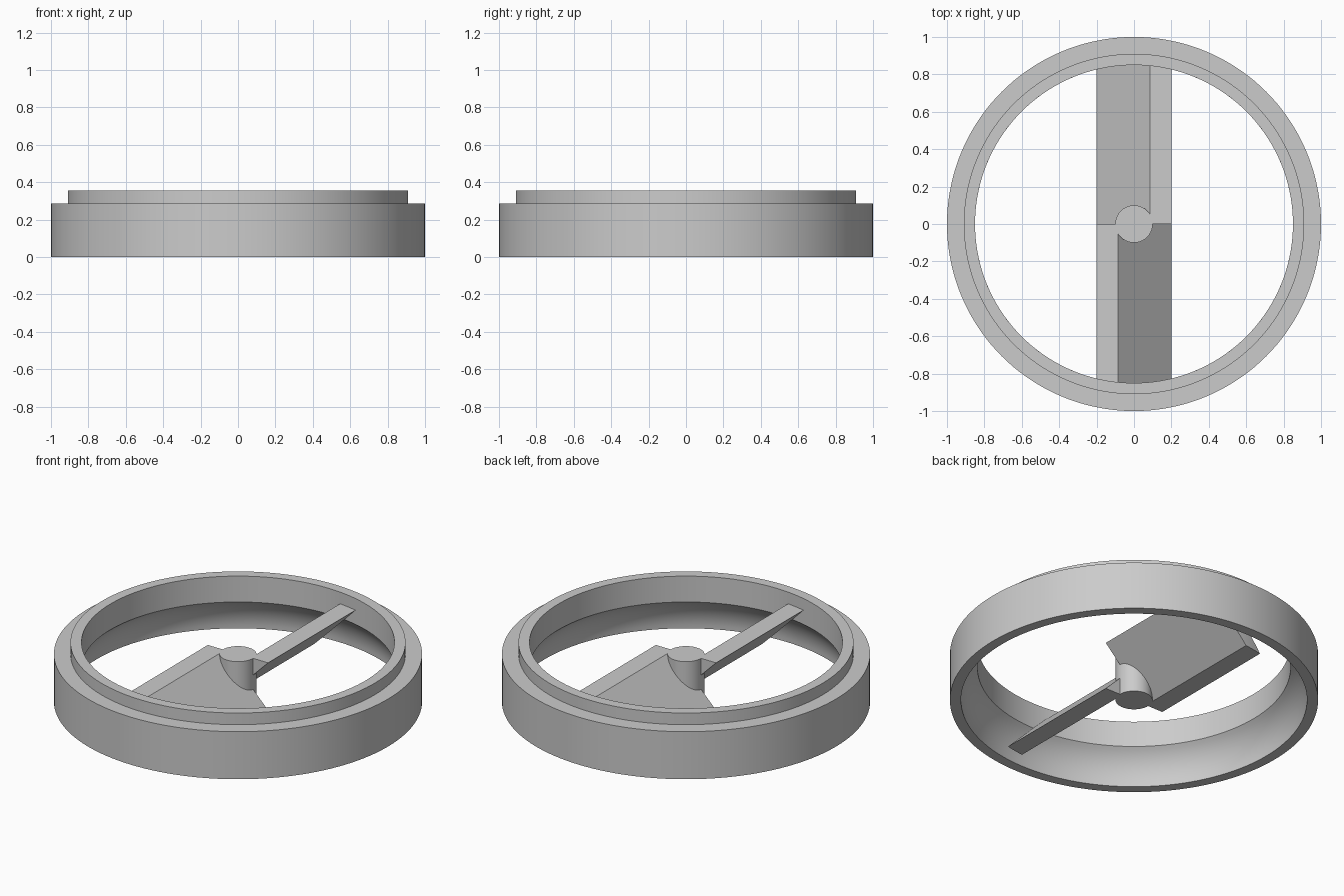
import bpy, bmesh, math
from mathutils import Matrix, Vector

cube = bpy.data.objects.get("Cube")
if cube:
    bpy.data.objects.remove(cube)

HUB_TOP, BORE, SPAN = 0.285, 0.85, 0.285

grey = bpy.data.materials.new("plain grey")
grey.use_nodes = True
grey.diffuse_color = (0.6, 0.6, 0.6, 1)
grey.node_tree.nodes["Principled BSDF"].inputs["Base Color"].default_value = (0.6, 0.6, 0.6, 1)


def finish(name, bm):
    """Turn a bmesh into a named object with sharp edges kept."""
    bmesh.ops.recalc_face_normals(bm, faces=bm.faces)
    mesh = bpy.data.meshes.new(name)
    bm.to_mesh(mesh)
    bm.free()
    mesh.materials.append(grey)
    obj = bpy.data.objects.new(name, mesh)
    bpy.context.collection.objects.link(obj)
    bpy.ops.object.select_all(action="DESELECT")
    obj.select_set(True)
    bpy.context.view_layer.objects.active = obj
    bpy.ops.object.shade_smooth_by_angle(angle=math.radians(30))
    return obj


def lathe(name, profile, steps):
    """Spin a closed (radius, height) outline around the z axis."""
    bm = bmesh.new()
    verts = [bm.verts.new((r, 0, z)) for r, z in profile]
    edges = [bm.edges.new((a, b)) for a, b in zip(verts, verts[1:] + verts[:1])]
    bmesh.ops.spin(bm, geom=verts + edges, cent=(0, 0, 0), axis=(0, 0, 1),
                   angle=math.tau, steps=steps)
    bmesh.ops.remove_doubles(bm, verts=bm.verts, dist=1e-5)
    return finish(name, bm)


# Stepped ring, its lower bore hollowed by a concave arc
arc_radius, arc_height, mouth = 0.267, 0.2, 0.94
sweep = math.asin(arc_height / arc_radius)
arc = [(mouth - arc_radius * (1 - math.cos(sweep * i / 10)),
        arc_radius * math.sin(sweep * i / 10)) for i in range(11)]
lathe("ring", arc + [(BORE, 0.355), (0.91, 0.355), (0.91, 0.285), (1, 0.285), (1, 0)], 144)

# Central hub
bm = bmesh.new()
bmesh.ops.create_cone(bm, cap_ends=True, segments=64, radius1=0.1, radius2=0.1,
                      depth=HUB_TOP, matrix=Matrix.Translation((0, 0, HUB_TOP / 2)))
finish("hub", bm)


# Slanted blades: parallelogram section, outer end following the bore
def blade(name, turn):
    bm = bmesh.new()
    bmesh.ops.create_grid(bm, x_segments=4, y_segments=8, size=0.5)
    for v in bm.verts:
        across, down = v.co.x + 0.5, v.co.y + 0.5
        v.co = Vector((-0.2 + 0.115 * across + SPAN * down, 0, HUB_TOP * (1 - down)))
    outer = bmesh.ops.extrude_face_region(bm, geom=bm.faces[:], use_keep_orig=True)
    for v in outer["geom"]:
        if isinstance(v, bmesh.types.BMVert):
            v.co.y = -math.sqrt(BORE ** 2 - v.co.x ** 2)
    bm.transform(Matrix.Rotation(turn, 4, "Z"))
    finish(name, bm)


blade("front_blade", 0)
blade("back_blade", math.pi)
